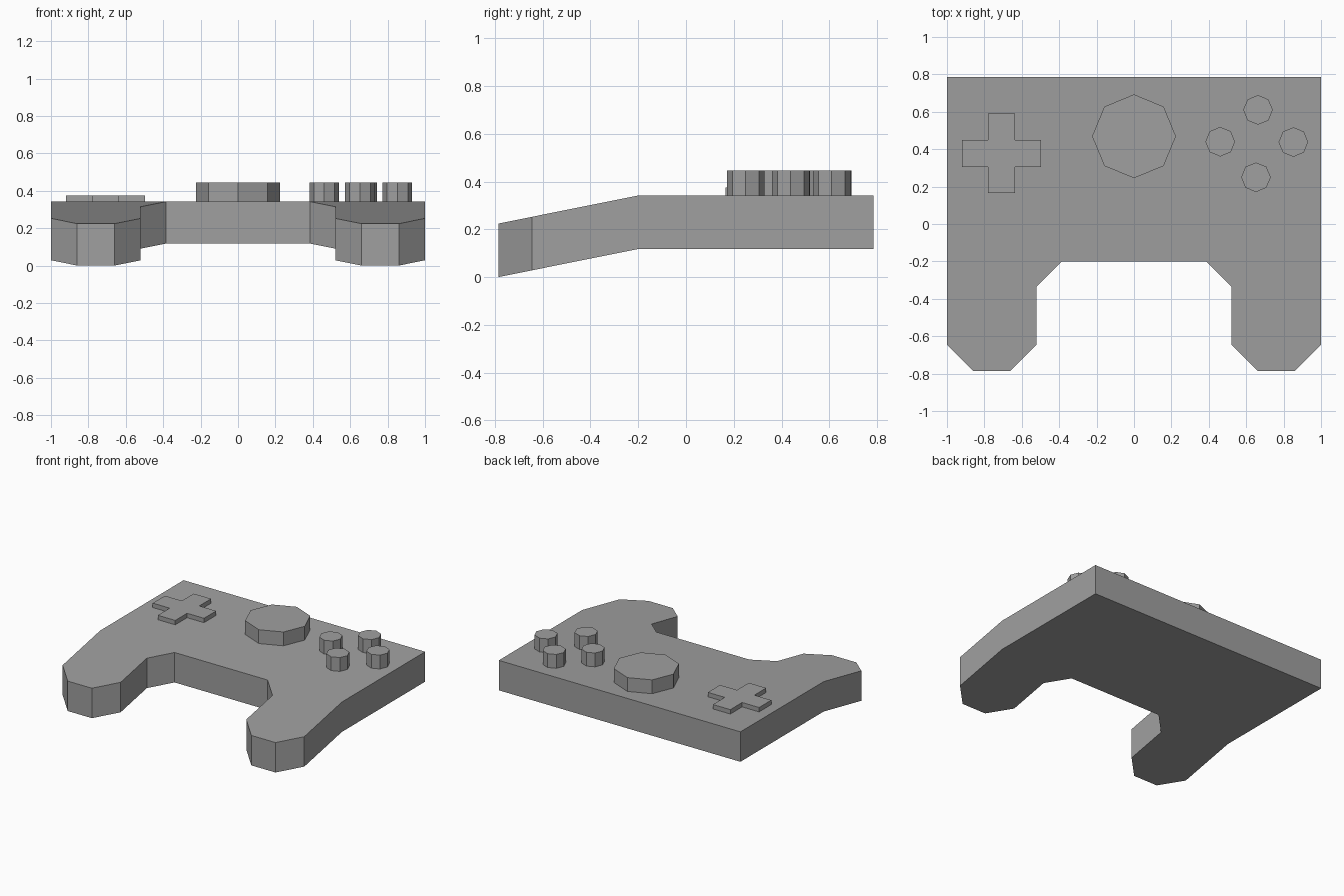
import bpy
import bmesh
from mathutils import Vector

cube = bpy.data.objects.get("Cube")
if cube:
    bpy.data.objects.remove(cube, do_unlink=True)

grey = bpy.data.materials.new("plain grey")
grey.use_nodes = True
colour = (0.35, 0.35, 0.35, 1)
grey.diffuse_color = colour
grey.node_tree.nodes["Principled BSDF"].inputs["Base Color"].default_value = colour

TOP, BOTTOM = 0.342, 0.118   # slab heights
BEND, SLOPE = -0.2, 0.201    # where the grips start to droop, and how steeply


def prism(name, outline, low, high, bend=None):
    """Extrude a flat outline; past the bend line the shape droops."""
    bm = bmesh.new()
    face = bm.faces.new([bm.verts.new((x, y, low)) for x, y in outline])
    if bend is not None:
        bmesh.ops.bisect_plane(bm, geom=bm.verts[:] + bm.edges[:] + bm.faces[:],
                               plane_co=(0, bend, 0), plane_no=(0, 1, 0), dist=1e-4)
    new = bmesh.ops.extrude_face_region(bm, geom=bm.faces[:])["geom"]
    bmesh.ops.translate(bm, vec=Vector((0, 0, high - low)),
                        verts=[v for v in new if isinstance(v, bmesh.types.BMVert)])
    if bend is not None:
        for v in bm.verts:
            v.co.z -= max(0, bend - v.co.y) * SLOPE
    bmesh.ops.recalc_face_normals(bm, faces=bm.faces[:])
    mesh = bpy.data.meshes.new(name)
    bm.to_mesh(mesh)
    bm.free()
    mesh.materials.append(grey)
    obj = bpy.data.objects.new(name, mesh)
    bpy.context.collection.objects.link(obj)
    return obj


def knob(name, x, y, radius):
    """Eight-sided upright button standing on the top face."""
    bpy.ops.mesh.primitive_cylinder_add(vertices=8, radius=radius, depth=0.125,
                                        location=(x, y, TOP + 0.041))
    obj = bpy.context.object
    obj.name = name
    obj.data.materials.append(grey)


# Body with two drooping grips, mirrored about the centre
half = [(1, 0.785), (1, -0.645), (0.86, -0.785), (0.66, -0.785),
        (0.52, -0.645), (0.52, -0.335), (0.385, BEND)]
body = prism("controller_body", half + [(-x, y) for x, y in reversed(half)],
             BOTTOM, TOP, BEND)

# Cross-shaped direction pad
arm, wide = 0.212, 0.072
quarter = [(arm, -wide), (arm, wide), (wide, wide)]
cross = []
for turn in range(4):
    cross += [(x - 0.708, y + 0.378) for x, y in quarter]
    quarter = [(-y, x) for x, y in quarter]
prism("direction_pad", cross, TOP - 0.02, 0.375)

# Large centre knob and four action buttons
knob("centre_knob", 0, 0.469, 0.224)
for name, x, y in (("back", 0.663, 0.61), ("left", 0.852, 0.438),
                   ("right", 0.461, 0.44), ("front", 0.652, 0.25)):
    knob(name + "_button", x, y, 0.079)

# Soft bend where the grips meet the slab
bpy.ops.object.select_all(action="DESELECT")
body.select_set(True)
bpy.context.view_layer.objects.active = body
bpy.ops.object.shade_smooth_by_angle()
